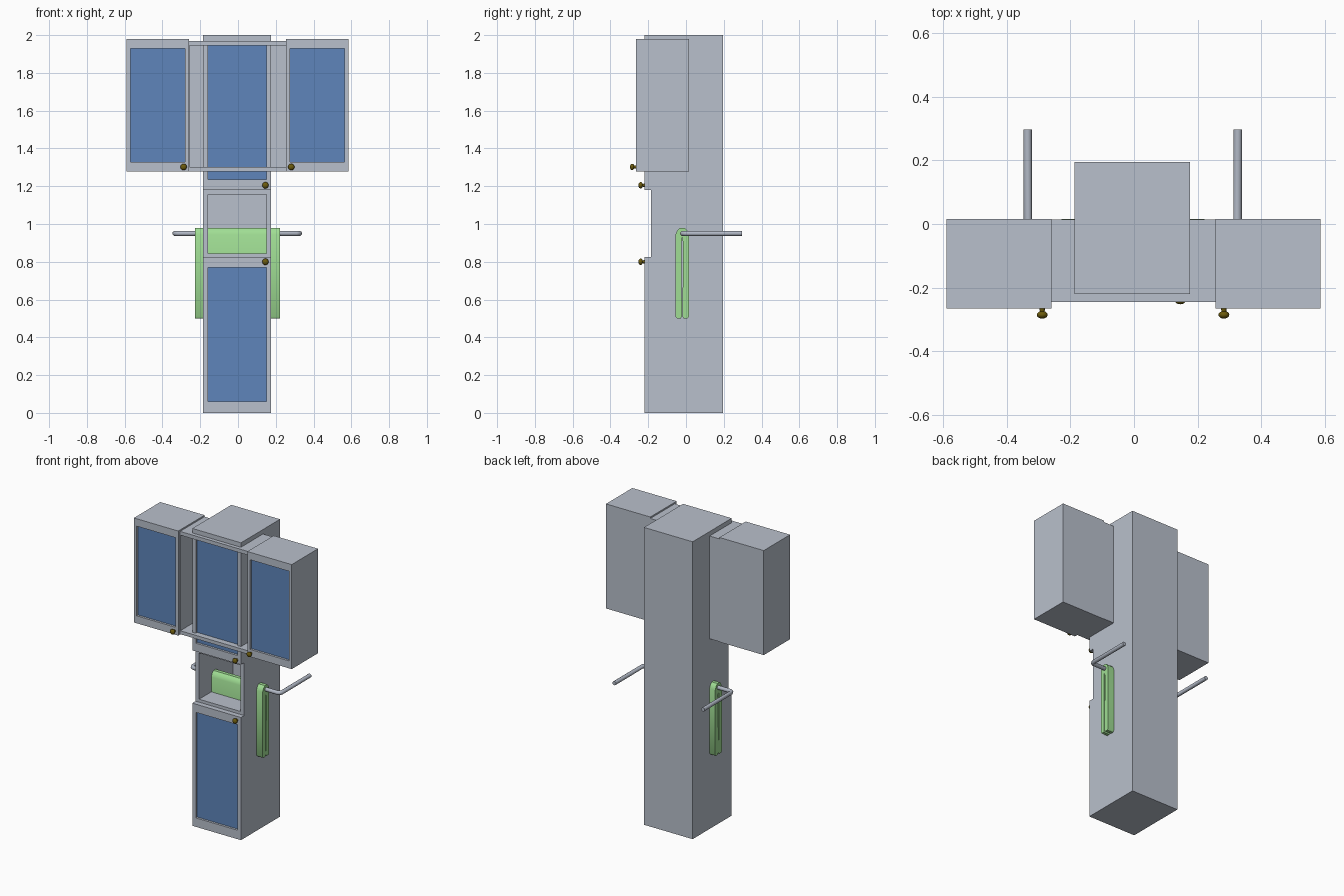
import bpy, bmesh, math
from mathutils import Matrix

if "Cube" in bpy.data.objects:
    bpy.data.objects.remove(bpy.data.objects["Cube"])


def material(name, rgb):
    m = bpy.data.materials.new(name)
    m.diffuse_color = (*rgb, 1)
    m.use_nodes = True
    m.node_tree.nodes["Principled BSDF"].inputs["Base Color"].default_value = m.diffuse_color
    return m


GREY = material("cabinet_grey", (0.485, 0.527, 0.604))
BLUE = material("panel_blue", (0.112, 0.235, 0.500))
GREEN = material("towel_green", (0.352, 0.730, 0.296))
BRASS = material("dark_brass", (0.150, 0.105, 0.004))
STEEL = material("rail_steel", (0.440, 0.480, 0.560))


def finish(name, bm, *mats):
    bmesh.ops.recalc_face_normals(bm, faces=bm.faces)
    me = bpy.data.meshes.new(name)
    bm.to_mesh(me)
    bm.free()
    for m in mats:
        me.materials.append(m)
    ob = bpy.data.objects.new(name, me)
    bpy.context.collection.objects.link(ob)
    return ob


def smooth(ob, angle=40):
    bpy.ops.object.select_all(action='DESELECT')
    ob.select_set(True)
    bpy.context.view_layer.objects.active = ob
    bpy.ops.object.shade_smooth_by_angle(angle=math.radians(angle))


def pocket_box(name, outer, inner, front, floor, back, floor_mat=GREY):
    """Box with a rectangular pocket in its front; rects are x0, x1, z0, z1."""
    bm = bmesh.new()

    def ring(r, y):
        x0, x1, z0, z1 = r
        return [bm.verts.new((x, y, z)) for x, z in
                ((x0, z0), (x1, z0), (x1, z1), (x0, z1))]

    rings = [ring(outer, back), ring(outer, front),
             ring(inner, front), ring(inner, floor)]
    for a, b in zip(rings, rings[1:]):
        for i in range(4):
            j = (i + 1) % 4
            bm.faces.new((a[i], a[j], b[j], b[i]))
    bm.faces.new(rings[0])
    bm.faces.new(rings[3]).material_index = 1
    return finish(name, bm, GREY, floor_mat)


# Tall column with open niche, and its two doors
X0, X1 = -0.186, 0.176
PX0, PX1 = -0.16, 0.15
pocket_box("column_body", (X0, X1, 0, 2), (PX0, PX1, 0.845, 1.155),
           -0.185, 0.175, 0.195)
pocket_box("lower_door", (X0, X1, 0, 0.825), (PX0, PX1, 0.06, 0.77),
           -0.22, -0.205, -0.185, BLUE)
pocket_box("upper_door", (X0, X1, 1.18, 2), (PX0, PX1, 1.235, 1.945),
           -0.22, -0.205, -0.185, BLUE)

# Wall cabinets on both sides
for side, cx in (("left", -0.424), ("right", 0.42)):
    pocket_box(side + "_wall_cabinet",
               (cx - 0.165, cx + 0.165, 1.277, 1.98),
               (cx - 0.144, cx + 0.144, 1.327, 1.93),
               -0.265, -0.25, 0.015, BLUE)

# Open frame joining the wall cabinets around the column
pocket_box("joining_frame", (-0.265, 0.26, 1.279, 1.97),
           (-0.258, 0.254, 1.302, 1.945), -0.245, 0.0, 0.0145)

# Knobs
for i, (x, y, z) in enumerate(((-0.288, -0.265, 1.302), (0.282, -0.265, 1.302),
                               (0.145, -0.22, 1.205), (0.145, -0.22, 0.80))):
    bm = bmesh.new()
    bmesh.ops.create_uvsphere(
        bm, u_segments=16, v_segments=10, radius=1,
        matrix=Matrix.Translation((x, y - 0.02, z)) @ Matrix.Diagonal((0.017, 0.012, 0.017, 1)))
    bmesh.ops.create_cone(
        bm, cap_ends=True, segments=12, radius1=0.009, radius2=0.006, depth=0.02,
        matrix=Matrix.Translation((x, y - 0.009, z)) @ Matrix.Rotation(math.pi / 2, 4, 'X'))
    smooth(finish(f"knob_{i + 1}", bm, BRASS))

# Towel folded over the rail, passing through the column
half = [(0.004, 0.90), (0.002, 0.51), (0.008, 0.50), (0.028, 0.50),
        (0.035, 0.51), (0.035, 0.945), (0.026, 0.967), (0.012, 0.98)]
profile = [(0, 0.93)] + half + [(-d, z) for d, z in reversed(half)]
bm = bmesh.new()
face = bm.faces.new([bm.verts.new((-0.228, -0.02 + d, z)) for d, z in profile])
ext = bmesh.ops.extrude_face_region(bm, geom=[face])
bmesh.ops.translate(bm, vec=(0.45, 0, 0),
                    verts=[v for v in ext["geom"] if isinstance(v, bmesh.types.BMVert)])
smooth(finish("towel", bm, GREEN), 35)

# Towel rail: straight bar with both ends bent backwards
path = [(0.33, 0.297), (0.33, 0.0), (0.324, -0.012), (0.312, -0.018)]
pts = [(-x - 0.004, y) for x, y in path] + [(x - 0.004, y) for x, y in reversed(path)]
cu = bpy.data.curves.new("towel_rail", 'CURVE')
cu.dimensions = '3D'
cu.bevel_depth = 0.0135
cu.bevel_resolution = 3
cu.use_fill_caps = True
sp = cu.splines.new('POLY')
sp.points.add(len(pts) - 1)
for p, (x, y) in zip(sp.points, pts):
    p.co = (x, y, 0.95, 1)
cu.materials.append(STEEL)
rail = bpy.data.objects.new("towel_rail", cu)
bpy.context.collection.objects.link(rail)
bpy.ops.object.select_all(action='DESELECT')
rail.select_set(True)
bpy.context.view_layer.objects.active = rail
bpy.ops.object.convert(target='MESH')
smooth(rail)
